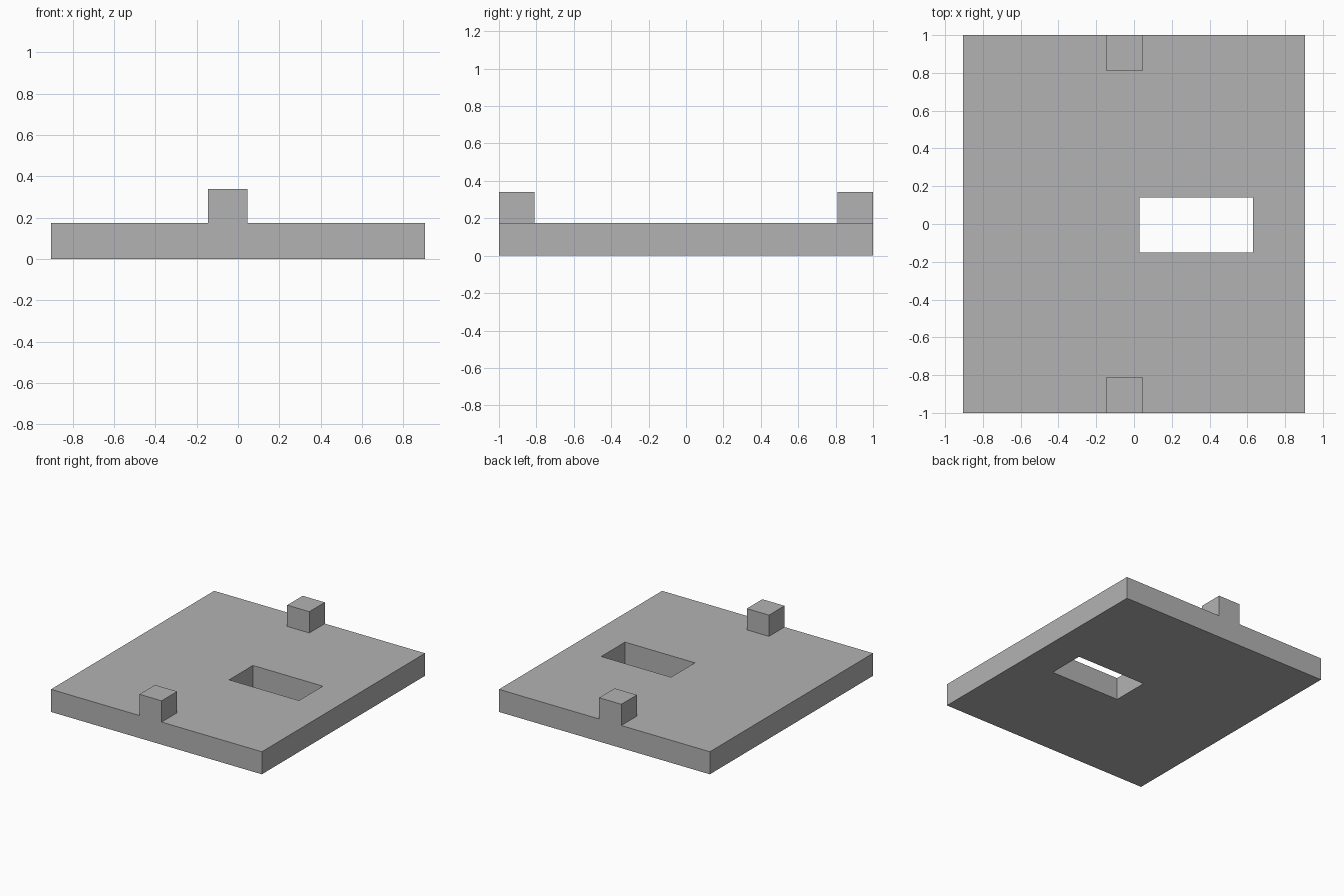
import bpy
from mathutils import Vector

default = bpy.data.objects.get("Cube")
if default:
    bpy.data.objects.remove(default, do_unlink=True)

# Single grey material
grey = bpy.data.materials.new("mid_grey")
grey.use_nodes = True
colour = (0.45, 0.45, 0.45, 1)
grey.diffuse_color = colour
grey.node_tree.nodes["Principled BSDF"].inputs["Base Color"].default_value = colour


def box(name, low, high):
    """Add a flat-shaded box spanning two opposite corners."""
    low, high = Vector(low), Vector(high)
    bpy.ops.mesh.primitive_cube_add(size=1)
    obj = bpy.context.object
    obj.name = obj.data.name = name
    for v in obj.data.vertices:
        v.co = (low + high) / 2 + v.co * (high - low)
    obj.data.materials.append(grey)
    return obj


top = 0.175

# Base plate
plate = box("base_plate", (-0.905, -1, 0), (0.905, 1, top))

# Rectangular slot through the plate
cutter = box("slot_cutter", (0.03, -0.152, -0.1), (0.63, 0.14, top + 0.1))
cutter.hide_render = True
cutter.hide_set(True)
cutter.display_type = 'WIRE'
slot = plate.modifiers.new("slot", 'BOOLEAN')
slot.operation = 'DIFFERENCE'
slot.solver = 'EXACT'
slot.object = cutter
bpy.context.view_layer.objects.active = plate
bpy.ops.object.modifier_apply(modifier=slot.name)
bpy.data.objects.remove(cutter, do_unlink=True)

# Locating blocks flush with the front and back edges
for name, y0, y1 in (("front_block", -1, -0.81), ("back_block", 0.81, 1)):
    box(name, (-0.145, y0, top), (0.045, y1, 0.34))
